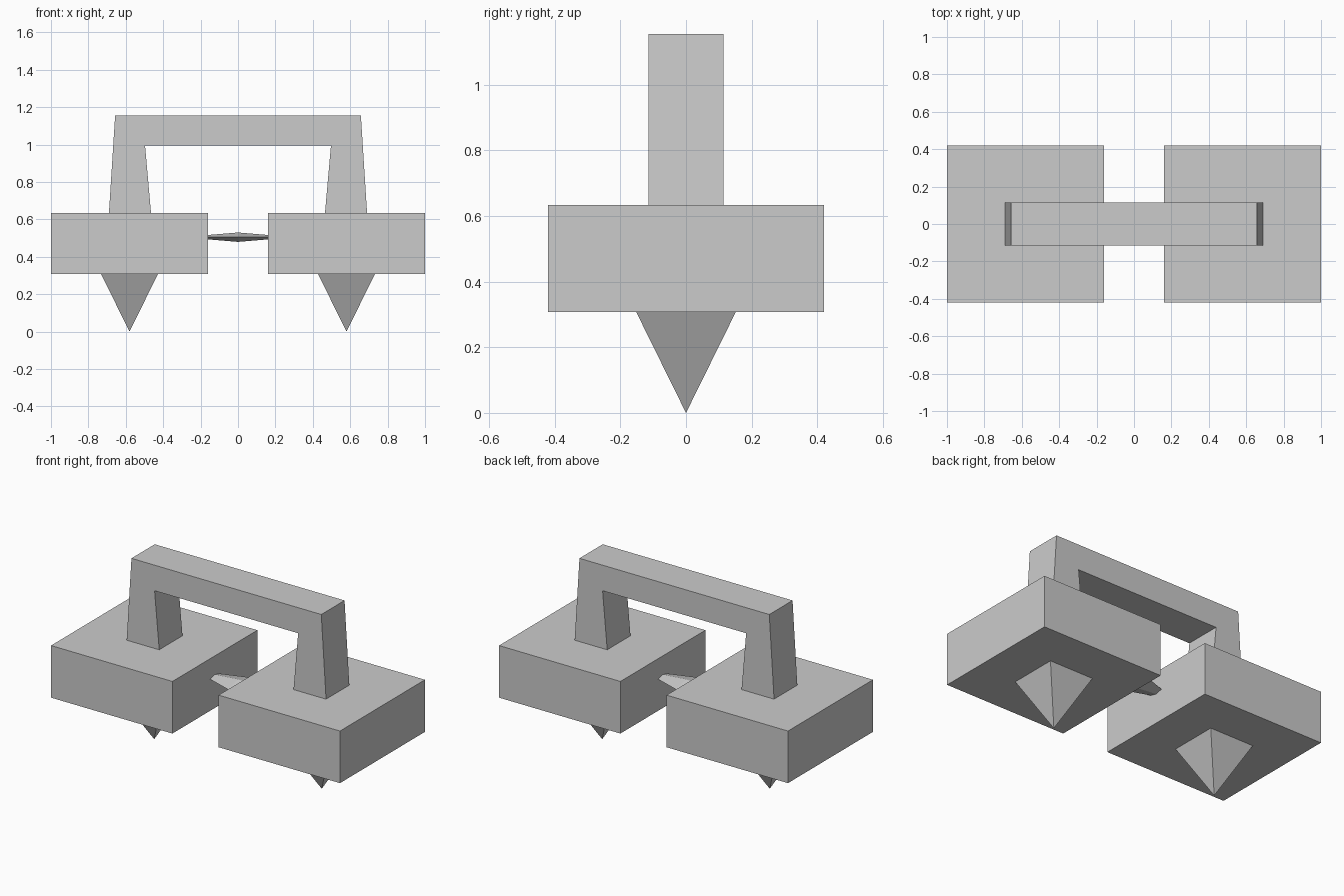
import bpy, bmesh
from math import radians, sqrt
from mathutils import Matrix

if "Cube" in bpy.data.objects:
    bpy.data.objects.remove(bpy.data.objects["Cube"])


def finish(name, bm):
    bmesh.ops.recalc_face_normals(bm, faces=bm.faces)
    mesh = bpy.data.meshes.new(name)
    bm.to_mesh(mesh)
    bm.free()
    obj = bpy.data.objects.new(name, mesh)
    bpy.context.collection.objects.link(obj)
    return obj


def block(name, centre, size):
    bm = bmesh.new()
    bmesh.ops.create_cube(bm, size=1, matrix=Matrix.Translation(centre) @ Matrix.Diagonal((*size, 1)))
    return finish(name, bm)


def spike(name, x, top, half):
    # Square pyramid with its point resting on z = 0
    bm = bmesh.new()
    place = Matrix.Translation((x, 0, top / 2)) @ Matrix.Rotation(radians(45), 4, 'Z')
    bmesh.ops.create_cone(bm, cap_ends=True, segments=4, radius1=0,
                          radius2=half * sqrt(2), depth=top, matrix=place)
    bmesh.ops.remove_doubles(bm, verts=bm.verts, dist=1e-5)
    return finish(name, bm)


def extruded_profile(name, points, half_width):
    bm = bmesh.new()
    face = bm.faces.new([bm.verts.new((x, -half_width, z)) for x, z in points])
    new = bmesh.ops.extrude_face_region(bm, geom=[face], use_keep_orig=True)["geom"]
    verts = [g for g in new if isinstance(g, bmesh.types.BMVert)]
    bmesh.ops.translate(bm, verts=verts, vec=(0, 2 * half_width, 0))
    return finish(name, bm)


# Paired blocks with a spike under each
for side, label in ((-1, "left"), (1, "right")):
    block(f"{label}_block", (side * 0.58, 0, 0.471), (0.84, 0.84, 0.326))
    spike(f"{label}_spike", side * 0.58, 0.308, 0.152)

# Arched handle with tapered legs
half = [(0.69, 0.634), (0.657, 1.155), (0.497, 0.995), (0.465, 0.634)]
outer, inner = half[:2], half[2:]
profile = (outer + [(-x, z) for x, z in reversed(outer)]
           + [(-x, z) for x, z in reversed(inner)] + inner)
extruded_profile("handle", profile, 0.115)

# Slim faceted link tapering into both blocks
bm = bmesh.new()
hull = [bm.verts.new(p) for p in ((0.3, 0, 0.505), (-0.3, 0, 0.505), (0, 0.1, 0.505),
                                  (0, -0.1, 0.505), (0, 0, 0.53), (0, 0, 0.48))]
bmesh.ops.convex_hull(bm, input=hull)
finish("link", bm)
